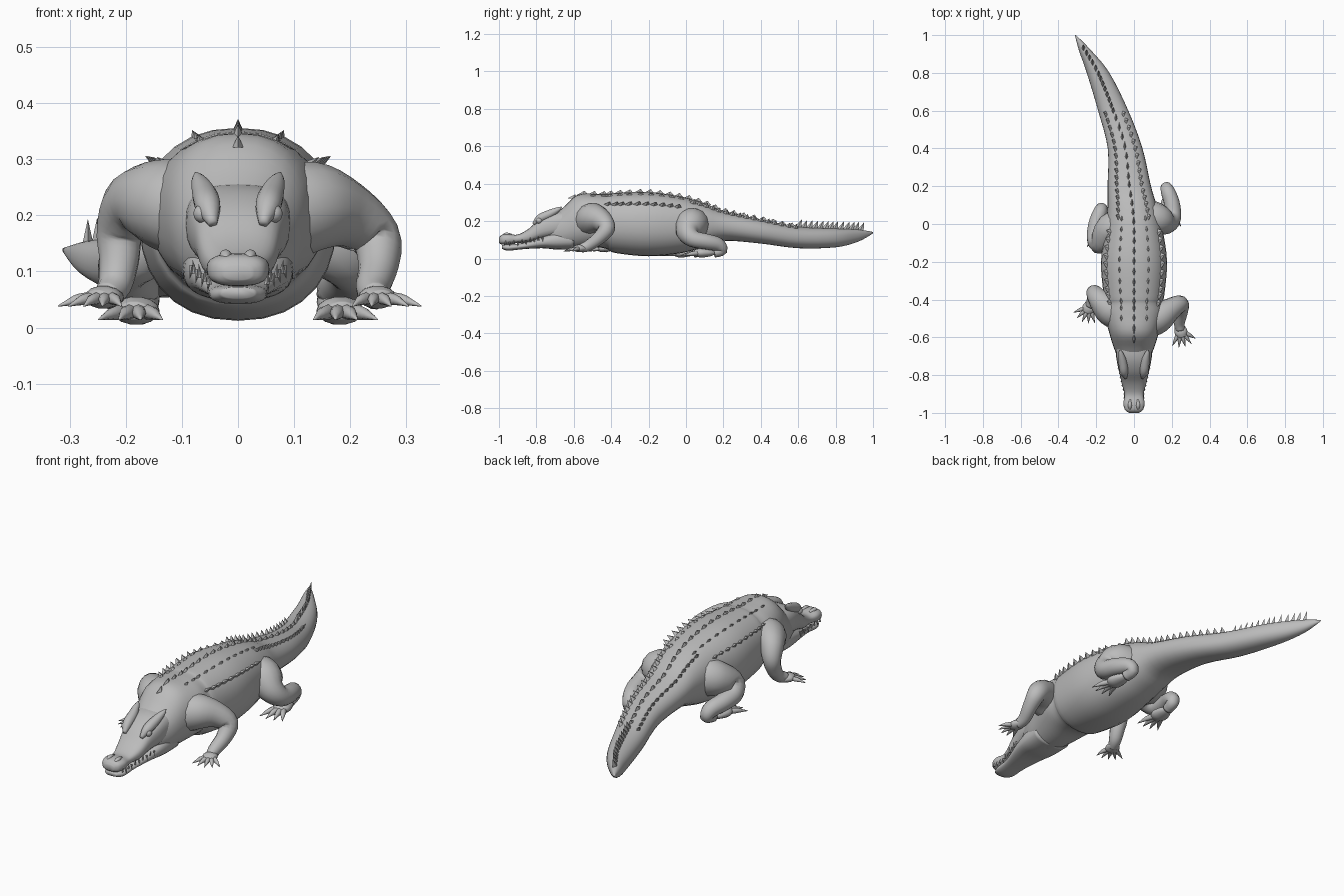
import bpy, bmesh, math
from mathutils import Vector

default = bpy.data.objects.get("Cube")
if default:
    bpy.data.objects.remove(default)

hide = bpy.data.materials.new("grey hide")
hide.use_nodes = True
grey = (0.5, 0.5, 0.5, 1)
hide.diffuse_color = grey
hide.node_tree.nodes["Principled BSDF"].inputs["Base Color"].default_value = grey


def finish(name, bm, smooth=True):
    bmesh.ops.recalc_face_normals(bm, faces=bm.faces)
    mesh = bpy.data.meshes.new(name)
    bm.to_mesh(mesh)
    bm.free()
    mesh.materials.append(hide)
    for face in mesh.polygons:
        face.use_smooth = smooth
    obj = bpy.data.objects.new(name, mesh)
    bpy.context.collection.objects.link(obj)
    return obj


def curve_at(rows, t):
    """Smooth interpolation through the rows; t counts rows."""
    last = len(rows) - 1
    i = min(max(int(t), 0), last - 1)
    u = t - i
    quad = [rows[min(max(i + k, 0), last)] for k in (-1, 0, 1, 2)]
    return [0.5 * (2 * b + (c - a) * u + (2 * a - 5 * b + 4 * c - d) * u * u
                   + (3 * b - a - 3 * c + d) * u ** 3) for a, b, c, d in zip(*quad)]


def skin(bm, rings):
    loops = [[bm.verts.new(p) for p in ring] for ring in rings]
    for near, far in zip(loops, loops[1:]):
        for k in range(len(near)):
            j = (k + 1) % len(near)
            bm.faces.new((near[k], near[j], far[j], far[k]))
    bm.faces.new(loops[0])
    bm.faces.new(loops[-1])


def surface_point(row, angle, bulge):
    y, cx, w, top, bottom = row
    c, s = math.cos(angle), math.sin(angle)
    return Vector((cx + w * math.copysign(abs(c) ** bulge, c), y,
                   (top + bottom) / 2 + (top - bottom) / 2 * math.copysign(abs(s) ** bulge, s)))


def loft(name, rows, bulge=0.9, steps=4, sides=28):
    """Cross-sections along y, each given as y, centre x, half width, top, bottom."""
    bm = bmesh.new()
    count = (len(rows) - 1) * steps
    skin(bm, [[surface_point(curve_at(rows, i / steps), math.tau * k / sides, bulge)
               for k in range(sides)] for i in range(count + 1)])
    return finish(name, bm)


def add_limb(bm, rows, steps=4, sides=14, flat=1.0):
    """Round tube through points, each given as x, y, z, radius."""
    samples = [curve_at(rows, i / steps) for i in range((len(rows) - 1) * steps + 1)]
    rings, side = [], None
    for i, (x, y, z, r) in enumerate(samples):
        ahead = Vector(samples[min(i + 1, len(samples) - 1)][:3])
        along = (ahead - Vector(samples[max(i - 1, 0)][:3])).normalized()
        if side is None:
            side = along.cross(Vector((0, 0, 1))).normalized()
        side = (side - along * side.dot(along)).normalized()
        up = side.cross(along)
        rings.append([Vector((x, y, z)) + r * (side * math.cos(a) + up * flat * math.sin(a))
                      for a in (math.tau * k / sides for k in range(sides))])
    skin(bm, rings)


def limb(name, rows):
    bm = bmesh.new()
    add_limb(bm, rows)
    return finish(name, bm)


def foot(name, x, y, z, heading, toes, spread, reach, palm):
    """Flat palm with splayed toes; heading is measured from -y towards +x."""
    bm = bmesh.new()
    start = Vector((x, y, z))

    def forward(angle, length, drop=0.0):
        return start + Vector((math.sin(angle) * length, -math.cos(angle) * length, -drop))

    add_limb(bm, [(*forward(heading, d * reach), palm * s)
                  for d, s in ((-0.45, 0.4), (-0.2, 0.8), (0.2, 1), (0.5, 0.6))], flat=0.6)
    for i in range(toes):
        angle = heading + spread * (i / (toes - 1) - 0.5)
        add_limb(bm, [(*forward(angle, reach * 0.2), palm * 0.35),
                      (*forward(angle, reach * 0.65, 0.004), palm * 0.3),
                      (*forward(angle, reach * 0.85, 0.008), palm * 0.2),
                      (*forward(angle, reach * 1.15, 0.016), 0.001)], steps=2, sides=8)
    return finish(name, bm)


def add_spike(bm, base, tip, along, across):
    corners = [bm.verts.new(base + v) for v in (along, across, -along, -across)]
    peak = bm.verts.new(tip)
    bm.faces.new(corners)
    for k in range(4):
        bm.faces.new((corners[k], corners[(k + 1) % 4], peak))


# Trunk and tail
body_rows = [
    (-0.74, 0, 0.07, 0.21, 0.07), (-0.66, 0, 0.105, 0.27, 0.05), (-0.58, 0, 0.13, 0.34, 0.05),
    (-0.48, 0, 0.155, 0.345, 0.06), (-0.42, 0, 0.15, 0.345, 0.05), (-0.38, 0, 0.16, 0.35, 0.03),
    (-0.2, 0, 0.175, 0.355, 0.012), (-0.02, 0, 0.15, 0.33, 0.03), (0.1, -0.01, 0.13, 0.295, 0.065),
    (0.2, -0.025, 0.115, 0.255, 0.095), (0.4, -0.047, 0.092, 0.21, 0.08),
    (0.6, -0.11, 0.08, 0.17, 0.055), (0.8, -0.19, 0.06, 0.16, 0.06),
    (0.92, -0.26, 0.032, 0.155, 0.09), (1, -0.31, 0.003, 0.142, 0.134)]
loft("body_and_tail", body_rows)

# Head: upper and lower jaws
loft("upper_jaw", [
    (-1, 0, 0.025, 0.11, 0.085), (-0.985, 0, 0.047, 0.127, 0.075), (-0.95, 0, 0.056, 0.132, 0.075),
    (-0.9, 0, 0.05, 0.128, 0.083), (-0.84, 0, 0.066, 0.16, 0.085), (-0.78, 0, 0.078, 0.215, 0.1),
    (-0.71, 0, 0.092, 0.25, 0.11), (-0.62, 0, 0.095, 0.26, 0.12)], bulge=0.75)
loft("lower_jaw", [
    (-0.985, 0, 0.03, 0.072, 0.052), (-0.95, 0, 0.05, 0.076, 0.042), (-0.87, 0, 0.056, 0.084, 0.05),
    (-0.77, 0, 0.082, 0.12, 0.055), (-0.69, 0, 0.096, 0.15, 0.048),
    (-0.6, 0, 0.1, 0.16, 0.05)], bulge=0.8)

# Teeth, brow horns, eyes and nostrils
teeth = bmesh.new()
for side in (-1, 1):
    for i in range(10):
        y = -0.965 + i * 0.022
        x = side * (0.051 + 0.03 * max(0, y + 0.9) / 0.13)
        z = 0.083 + 0.022 * max(0, y + 0.9) / 0.13
        sign = -1 if i % 2 else 1
        add_spike(teeth, Vector((x, y, z - sign * 0.006)), Vector((x * 1.06, y, z + sign * 0.02)),
                  Vector((0, 0.006, 0)), Vector((0.005, 0, 0)))
finish("teeth", teeth, False)

for side, label in ((-1, "right"), (1, "left")):
    limb(label + "_brow", [(side * 0.045, -0.815, 0.185, 0.008), (side * 0.053, -0.78, 0.215, 0.022),
                           (side * 0.06, -0.73, 0.238, 0.022), (side * 0.07, -0.685, 0.262, 0.013),
                           (side * 0.075, -0.665, 0.276, 0.002)])
    limb(label + "_nostril", [(side * 0.02, -0.98, 0.122, 0.006), (side * 0.022, -0.96, 0.128, 0.011),
                              (side * 0.02, -0.93, 0.127, 0.004)])
    bm = bmesh.new()
    bmesh.ops.create_uvsphere(bm, u_segments=14, v_segments=8, radius=0.017)
    bmesh.ops.translate(bm, verts=bm.verts, vec=(side * 0.063, -0.785, 0.203))
    finish(label + "_eye", bm)


# Rows of back plates
def plate_row(name, first, last, count, angle, height, length, lean=0.5):
    bm = bmesh.new()
    for i in range(count):
        y = first + (last - first) * i / (count - 1)
        seg = max(k for k in range(len(body_rows) - 1) if body_rows[k][0] <= y)
        low, high = body_rows[seg][0], body_rows[seg + 1][0]
        row = curve_at(body_rows, seg + (y - low) / (high - low))
        base = surface_point(row, math.radians(angle), 0.9)
        out = Vector((math.cos(math.radians(angle)), lean, math.sin(math.radians(angle))))
        across = Vector((math.sin(math.radians(angle)), 0, -math.cos(math.radians(angle))))
        add_spike(bm, base - out * 0.006, base + out * height, Vector((0, length, 0)), across * 0.01)
    finish(name, bm, False)


plate_row("spine_plates", -0.6, 0.56, 24, 90, 0.016, 0.03)
plate_row("tail_crest", 0.6, 0.93, 13, 90, 0.04, 0.02)
for mirror, label in ((False, "left"), (True, "right")):
    def turned(angle):
        return 180 - angle if mirror else angle
    plate_row(label + "_flank_plates", -0.42, -0.05, 10, turned(36), 0.026, 0.025)
    plate_row(label + "_back_plates", -0.5, 0.02, 11, turned(66), 0.01, 0.025)
    plate_row(label + "_tail_plates", 0.03, 0.58, 16, turned(58), 0.024, 0.022)

# Front legs, the left one stepping forward
limb("left_front_leg", [
    (0.07, -0.52, 0.2, 0.085), (0.13, -0.495, 0.215, 0.082), (0.195, -0.45, 0.2, 0.06),
    (0.245, -0.425, 0.16, 0.046), (0.25, -0.465, 0.11, 0.036), (0.24, -0.52, 0.07, 0.03),
    (0.245, -0.56, 0.055, 0.024)])
foot("left_front_foot", 0.245, -0.56, 0.054, 0.3, 5, 1.5, 0.082, 0.034)
limb("right_front_leg", [
    (-0.07, -0.48, 0.2, 0.085), (-0.13, -0.455, 0.22, 0.082), (-0.185, -0.4, 0.22, 0.058),
    (-0.21, -0.365, 0.17, 0.043), (-0.212, -0.375, 0.12, 0.036), (-0.22, -0.4, 0.075, 0.03),
    (-0.235, -0.435, 0.055, 0.024)])
foot("right_front_foot", -0.235, -0.435, 0.054, -0.45, 5, 1.5, 0.08, 0.034)

# Hind legs: thigh forward, shin folded back, foot forward
for side, shift, label in ((1, 0, "left"), (-1, -0.11, "right")):
    limb(label + "_hind_leg", [
        (side * 0.07, 0.04 + shift / 2, 0.18, 0.09), (side * 0.125, 0.025 + shift / 2, 0.18, 0.085),
        (side * 0.175, 0.01 + shift, 0.14, 0.062), (side * 0.205, 0.04 + shift, 0.105, 0.046),
        (side * 0.2, 0.11 + shift, 0.09, 0.042), (side * 0.18, 0.17 + shift, 0.075, 0.038),
        (side * 0.17, 0.192 + shift, 0.045, 0.03), (side * 0.175, 0.15 + shift, 0.03, 0.026)])
    foot(label + "_hind_foot", side * 0.18, 0.1 + shift, 0.03, side * 0.1, 4, 0.9, 0.115, 0.042)
